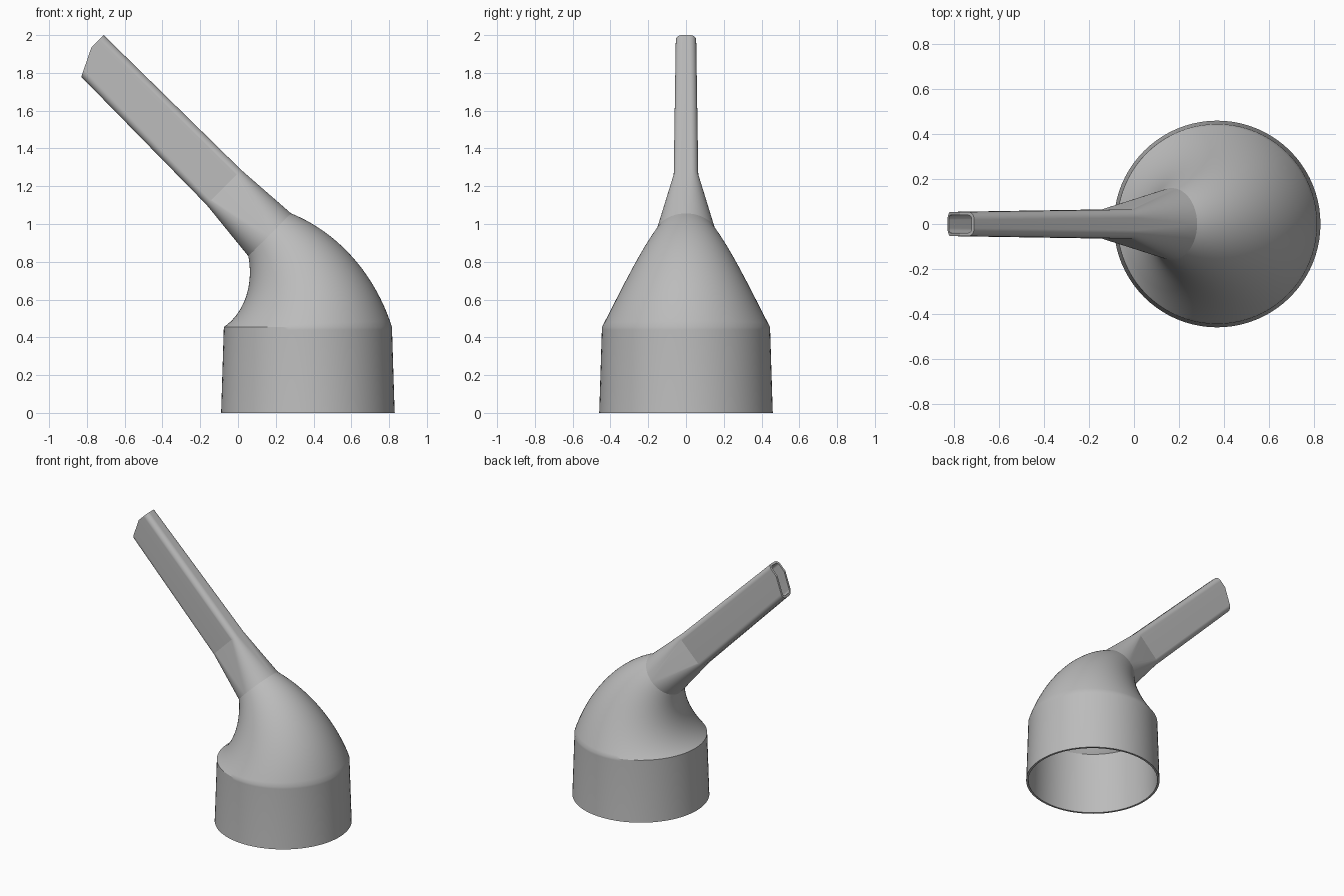
import bpy, bmesh, math
from mathutils import Vector

if "Cube" in bpy.data.objects:
    bpy.data.objects.remove(bpy.data.objects["Cube"])

grey = bpy.data.materials.new("plain grey")
grey.use_nodes = True
grey.diffuse_color = (0.5, 0.5, 0.5, 1)
grey.node_tree.nodes["Principled BSDF"].inputs["Base Color"].default_value = (0.5, 0.5, 0.5, 1)

STEPS = 20       # segments per quarter turn
SPLIT = 0.03     # where the tip changes from square cut to slanted cut
WALL = 0.015


def ring(centre, tilt, r, long=0.0, wide=0.0, slant=0.0):
    """Rounded rectangle (a circle when long and wide are 0) lying across a tilted axis."""
    across = Vector((math.cos(tilt), 0, math.sin(tilt)))
    axis = Vector((-math.sin(tilt), 0, math.cos(tilt)))
    flat = []
    for quarter, (su, sv) in enumerate([(1, 1), (-1, 1), (-1, -1), (1, -1)]):
        for i in range(STEPS + 1):
            a = (quarter + i / STEPS) * math.pi / 2
            flat.append((su * long + r * math.cos(a), sv * wide + r * math.sin(a)))
        if quarter in (0, 2):
            flat.append((min(SPLIT, long), sv * (wide + r)))
    return [centre + across * u + Vector((0, v, 0)) - axis * slant * max(0, SPLIT - u)
            for u, v in flat]


def loft(name, rings, angle):
    bm = bmesh.new()
    loops = [[bm.verts.new(p) for p in pts] for pts in rings]
    n = len(loops[0])
    for a, b in zip(loops, loops[1:]):
        for i in range(n):
            j = (i + 1) % n
            bm.faces.new((a[i], a[j], b[j], b[i]))
    bmesh.ops.remove_doubles(bm, verts=bm.verts, dist=1e-5)
    bmesh.ops.recalc_face_normals(bm, faces=bm.faces)
    mesh = bpy.data.meshes.new(name)
    bm.to_mesh(mesh)
    bm.free()
    mesh.materials.append(grey)
    obj = bpy.data.objects.new(name, mesh)
    bpy.context.collection.objects.link(obj)
    bpy.ops.object.select_all(action='DESELECT')
    obj.select_set(True)
    bpy.context.view_layer.objects.active = obj
    bpy.ops.object.shade_smooth_by_angle(angle=math.radians(angle))
    return obj


# Tapering elbow swept about a pivot, standing on a slightly flared collar
PIVOT = Vector((-0.32, 0, 0.455))
BEND = 0.69
TILT = math.pi / 4


def cuff_rings(wall):
    rings = []
    for i in range(28, -1, -1):
        t = i / 28
        a = TILT * t
        centre = PIVOT + BEND * Vector((math.cos(a), 0, math.sin(a)))
        rings.append(ring(centre, a, 0.445 - 0.285 * t - wall))
    for z, r in ((0.44, 0.4455), (0.01, 0.459), (0, 0.46)):
        rings.append(ring(Vector((PIVOT.x + BEND, 0, z)), 0, r - wall))
    return rings


# Flat tube: round at the elbow, then a narrow rounded slot with a slanted tip
JOINT = PIVOT + BEND * Vector((math.cos(TILT), 0, math.sin(TILT)))
AXIS = Vector((-math.sin(TILT), 0, math.cos(TILT)))
ACROSS = Vector((math.cos(TILT), 0, math.sin(TILT)))


def tube_rings(wall):
    shift = ACROSS * 0.006
    return [ring(JOINT, TILT, 0.16 - wall),
            ring(JOINT + AXIS * 0.35 + shift, TILT, 0.038 - wall, 0.092, 0.027),
            ring(JOINT + AXIS * 1.37 + shift, TILT, 0.036 - wall, 0.084, 0.018, 0.487)]


loft("hose_cuff", cuff_rings(0) + cuff_rings(WALL)[::-1], 30)
loft("nozzle_tube", tube_rings(0) + tube_rings(WALL)[::-1], 12)
